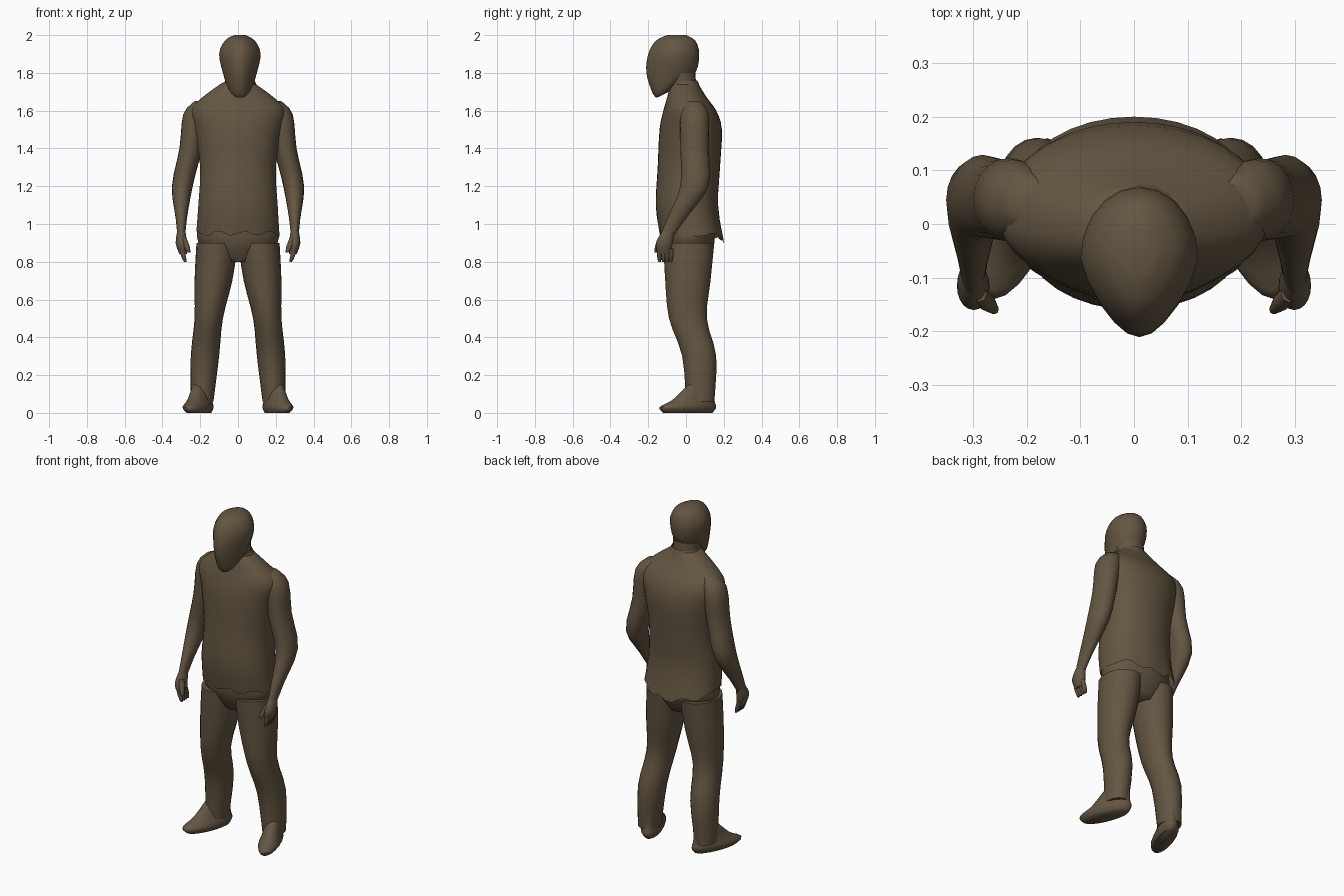
import bpy
import bmesh
from math import sin, cos, pi, radians
from mathutils import Vector

default_cube = bpy.data.objects.get("Cube")
if default_cube:
    bpy.data.objects.remove(default_cube)

# One earthy brown for the whole figure
brown = bpy.data.materials.new("earth_brown")
brown.use_nodes = True
brown.diffuse_color = (0.125, 0.092, 0.054, 1)
shader = brown.node_tree.nodes["Principled BSDF"]
shader.inputs["Base Color"].default_value = brown.diffuse_color
shader.inputs["Roughness"].default_value = 0.9


def smooth_rings(rings, steps):
    """Pass a flowing curve through a few key sections."""
    keys = [Vector(ring) for ring in rings]
    result = []
    for i in range(len(keys) - 1):
        before, start = keys[max(i - 1, 0)], keys[i]
        end, after = keys[i + 1], keys[min(i + 2, len(keys) - 1)]
        for step in range(steps):
            t = step / steps
            pull_in = (end - before) / 2
            pull_out = (after - start) / 2
            gap = end - start
            curve = (gap * 3 - pull_in * 2 - pull_out) * t * t
            curve += (pull_in + pull_out - gap * 2) * t * t * t
            result.append(start + pull_in * t + curve)
    result.append(keys[-1])
    return result


def loft(name, rings, sides=20, steps=3, bend=None, mirror=False,
         open_bottom=False, open_top=False):
    """Skin level oval sections given as (z, left, right, front, back).
    The bend rule may move every point before it is placed."""
    bm = bmesh.new()
    loops = []
    for z, left, right, front, back in smooth_rings(rings, steps):
        middle = Vector(((left + right) / 2, (front + back) / 2, z))
        loop = []
        for i in range(sides):
            angle = 2 * pi * i / sides
            point = middle + Vector((cos(angle) * (right - left) / 2,
                                     sin(angle) * (back - front) / 2, 0))
            if bend:
                point = bend(point, middle)
            if mirror:
                point.x = -point.x
            loop.append(bm.verts.new(point))
        loops.append(loop)
    for low, high in zip(loops, loops[1:]):
        for i in range(sides):
            j = (i + 1) % sides
            bm.faces.new((low[i], low[j], high[j], high[i]))
    if not open_bottom:
        bm.faces.new(loops[0])
    if not open_top:
        bm.faces.new(loops[-1])
    bmesh.ops.recalc_face_normals(bm, faces=bm.faces)
    mesh = bpy.data.meshes.new(name)
    bm.to_mesh(mesh)
    bm.free()
    mesh.materials.append(brown)
    obj = bpy.data.objects.new(name, mesh)
    bpy.context.collection.objects.link(obj)
    bpy.ops.object.select_all(action="DESELECT")
    obj.select_set(True)
    bpy.context.view_layer.objects.active = obj
    bpy.ops.object.shade_smooth_by_angle(angle=radians(60))


def centred(rings, shift=0.0):
    """Expand (z, half width, front, back) into full sections."""
    return [(z, shift - half, shift + half, front, back)
            for z, half, front, back in rings]


# Shirt: boxy body, with a ragged hem that hangs lower at the back
def ragged_hem(point, middle):
    low = max(0, 1.1 - point.z) * 6
    ripple = 0.015 * sin(point.x * 50)
    drop = max(0, point.y) * max(0, 0.25 - abs(point.x))
    point.z += low * (ripple - drop)
    # square the chest a little, so the flanks stay full
    away = point - middle
    point.x += away.x * abs(away.y) * 0.5
    return point


shirt = [
    (0.95, 0.22, -0.14, 0.2),
    (1.1, 0.21, -0.16, 0.17),
    (1.3, 0.2, -0.15, 0.18),
    (1.5, 0.23, -0.14, 0.19),
    (1.6, 0.25, -0.12, 0.16),
    (1.67, 0.19, -0.1, 0.11),
    (1.75, 0.08, -0.08, 0.06),
]
loft("shirt", centred(shirt), sides=36, bend=ragged_hem, open_bottom=True)


# Collar: band round the neck, dipping at the throat
def throat_dip(point, middle):
    point.z += min(0, point.y) / 3
    return point


collar = [(1.67, 0.12, -0.1, 0.1), (1.76, 0.08, -0.09, 0.06)]
loft("collar", centred(collar, 0.01), bend=throat_dip,
     open_bottom=True, open_top=True)

neck = [(1.6, 0.07, -0.08, 0.06), (1.8, 0.08, -0.1, 0.05)]
loft("neck", centred(neck, 0.01))


# Head: face narrows to the nose, jaw slopes up to the neck
def face_shape(point, middle):
    forward = max(0, middle.y - point.y)
    point.x += (middle.x - point.x) * forward * 2
    point.z += max(0, 1.77 - point.z) * max(0, point.y + 0.15) * 5
    return point


head = [
    (1.67, 0.03, -0.16, -0.09),
    (1.7, 0.06, -0.18, -0.04),
    (1.8, 0.09, -0.21, 0.05),
    (1.9, 0.11, -0.2, 0.07),
    (1.97, 0.08, -0.16, 0.05),
    (2.0, 0.03, -0.1, 0),
]
loft("head", centred(head, 0.01), bend=face_shape)

# Trousers: hips joining the two legs
hips = [(0.8, 0.1, -0.07, 0.1), (0.9, 0.21, -0.12, 0.15),
        (1, 0.21, -0.13, 0.15)]
loft("hips", centred(hips))

leg = [
    (0.06, 0.13, 0.25, 0, 0.15),
    (0.3, 0.1, 0.25, -0.02, 0.16),
    (0.5, 0.08, 0.23, -0.09, 0.11),
    (0.7, 0.03, 0.23, -0.11, 0.13),
    (0.9, 0, 0.22, -0.12, 0.15),
]


# Feet: long low wedges with the toes turned out
def turn_out(point, middle):
    point.x -= point.y / 3
    return point


foot = [
    (0, 0.16, 0.26, -0.12, 0.14),
    (0.03, 0.15, 0.28, -0.14, 0.16),
    (0.07, 0.16, 0.27, -0.07, 0.15),
    (0.15, 0.17, 0.26, 0.01, 0.15),
]

# Arms: full upper sleeve, bent elbow, forearm reaching forward
arm = [
    (0.93, 0.28, 0.32, -0.14, -0.07),
    (1.03, 0.27, 0.33, -0.1, 0),
    (1.2, 0.24, 0.35, -0.03, 0.12),
    (1.4, 0.19, 0.31, -0.03, 0.12),
    (1.58, 0.16, 0.29, -0.03, 0.12),
    (1.65, 0.15, 0.23, 0, 0.08),
]
palm = [
    (0.84, 0.27, 0.31, -0.15, -0.08),
    (0.9, 0.27, 0.33, -0.16, -0.07),
    (0.97, 0.28, 0.32, -0.12, -0.06),
]


def digit(name, tip, root, thickness, mirror):
    """A finger or thumb tapering from its root to its tip."""
    rings = [(end.z, end.x - size, end.x + size, end.y - size, end.y + size)
             for end, size in ((tip, thickness / 2),
                               (tip.lerp(root, 0.4), thickness),
                               (root, thickness))]
    loft(name, rings, sides=8, steps=2, mirror=mirror)


for side, mirror in (("left", False), ("right", True)):
    loft(f"{side}_leg", leg, mirror=mirror)
    loft(f"{side}_foot", foot, bend=turn_out, mirror=mirror)
    loft(f"{side}_arm", arm, mirror=mirror)
    loft(f"{side}_palm", palm, mirror=mirror)
    for i, finger in enumerate(("index", "middle", "ring", "little")):
        y = i * 0.02 - 0.14
        digit(f"{side}_{finger}_finger", Vector((0.28, y, 0.8)),
              Vector((0.3, y, 0.87)), 0.013, mirror)
    digit(f"{side}_thumb", Vector((0.26, -0.16, 0.85)),
          Vector((0.29, -0.13, 0.93)), 0.016, mirror)
